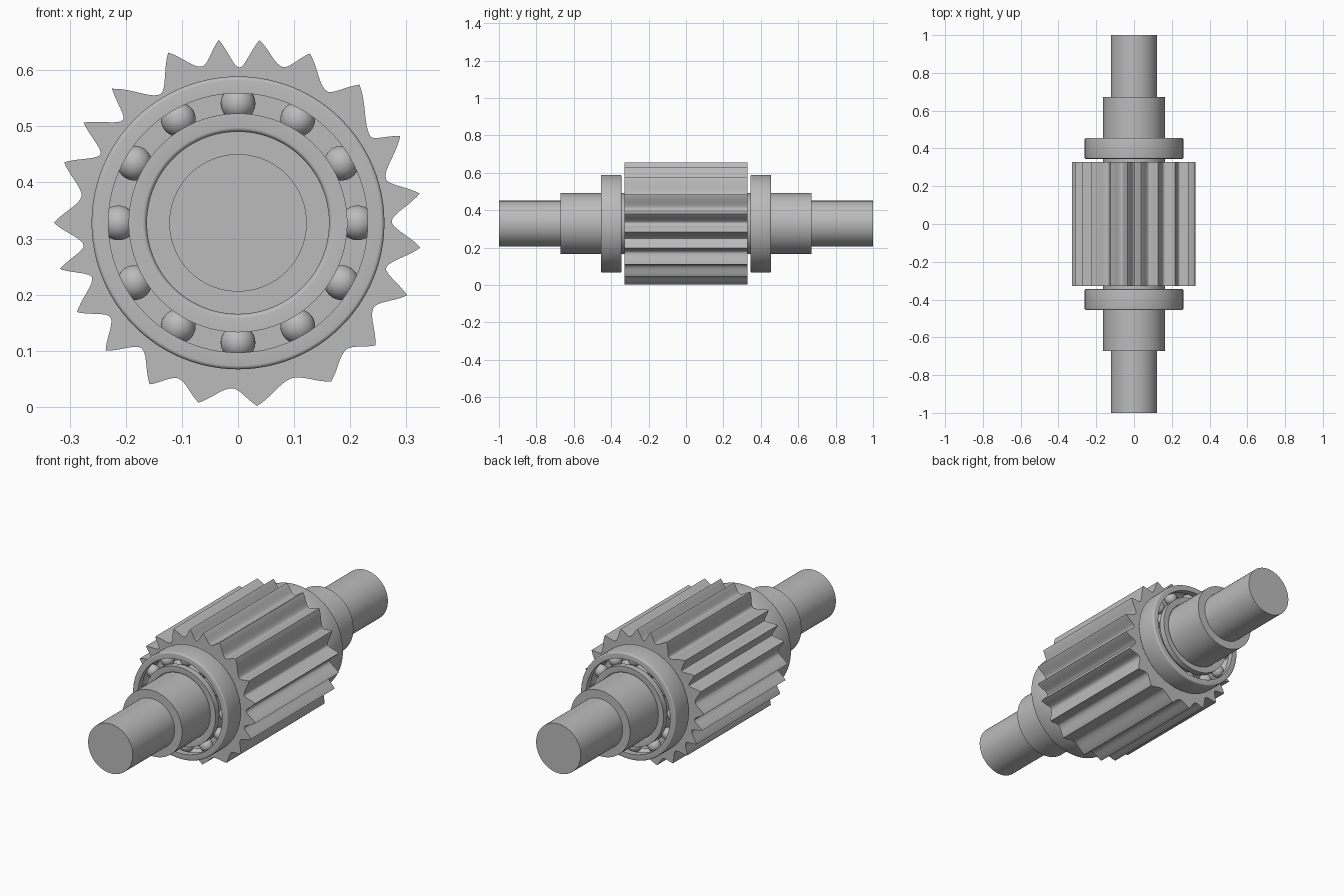
import bpy, bmesh, math
from mathutils import Matrix

cube = bpy.data.objects.get("Cube")
if cube:
    bpy.data.objects.remove(cube, do_unlink=True)

AXIS_Z = 0.328
TIP_R = 0.328

steel = bpy.data.materials.new("steel_grey")
steel.use_nodes = True
STEEL = (0.5, 0.5, 0.5, 1)
steel.diffuse_color = STEEL
steel.node_tree.nodes["Principled BSDF"].inputs["Base Color"].default_value = STEEL


def finish(name, bm):
    """Turn a bmesh into a smooth object with sharp edges on the shaft axis."""
    bmesh.ops.recalc_face_normals(bm, faces=bm.faces[:])
    mesh = bpy.data.meshes.new(name)
    bm.to_mesh(mesh)
    bm.free()
    obj = bpy.data.objects.new(name, mesh)
    bpy.context.collection.objects.link(obj)
    obj.location.z = AXIS_Z
    mesh.materials.append(steel)
    bpy.ops.object.select_all(action='DESELECT')
    obj.select_set(True)
    bpy.context.view_layer.objects.active = obj
    bpy.ops.object.shade_smooth_by_angle(angle=math.radians(32))
    return obj


def lathe(name, profile, closed, steps=96):
    """Revolve (radius, y) points about the y axis; open profiles get end caps."""
    bm = bmesh.new()
    rings = []
    for r, y in profile:
        angles = [math.tau * i / steps for i in range(steps)]
        rings.append([bm.verts.new((r * math.cos(a), y, r * math.sin(a))) for a in angles])
    pairs = list(zip(rings, rings[1:]))
    if closed:
        pairs.append((rings[-1], rings[0]))
    else:
        bm.faces.new(rings[0])
        bm.faces.new(rings[-1])
    for a, b in pairs:
        for i in range(steps):
            j = (i + 1) % steps
            bm.faces.new((a[i], a[j], b[j], b[i]))
    return finish(name, bm)


def arc(r, y, radius, start, end, steps):
    """Points of an arc in the (radius, y) plane, angles in degrees."""
    out = []
    for i in range(steps + 1):
        a = math.radians(start + (end - start) * i / steps)
        out.append((r + radius * math.cos(a), y + radius * math.sin(a)))
    return out


# Stepped shaft
half = [(0.163, 0.672), (0.1225, 0.672), (0.1225, 1.0)]
lathe("shaft", [(r, -y) for r, y in reversed(half)] + half, False)

# Gear: irregular teeth as (tip angle, valley angle, valley radius)
teeth = [
    (96, 89.5, .277), (83.3, 74, .289), (67, 56, .283), (48.7, 33, .282),
    (28.2, 16.5, .275), (9.2, .5, .274), (-7.7, -17, .276), (-23.2, -32, .285),
    (-41.7, -49.5, .297), (-59.6, -71, .293), (-84, -92, .295), (-102.4, -111, .297),
    (-118.7, -127.6, .282), (-136, -143.5, .283), (-151, -159.6, .278),
    (-165.5, -171.7, .278), (-180, -189.6, .283), (-199.2, -206.5, .274),
    (-213, -222, .275), (-226.8, -239, .268), (-247.7, -257, .286)]


def flank(tip, valley, low, u):
    """Point on a tooth flank: u is 0 in the valley and 1 at the tip."""
    angle = math.radians(valley + (tip - valley) * u)
    r = low + (TIP_R - low) * (2 * u ** 2 - u ** 3)
    return r * math.cos(angle), r * math.sin(angle)


STEPS = 9
outline = []
for k, (tip, valley, low) in enumerate(teeth):
    after = teeth[(k + 1) % len(teeth)][0]
    if after > tip:
        after -= 360
    outline += [flank(tip, valley, low, 1 - i / STEPS) for i in range(STEPS)]
    outline += [flank(after, valley, low, i / STEPS) for i in range(STEPS)]

bm = bmesh.new()
front = bm.faces.new([bm.verts.new((x, -0.328, z)) for x, z in outline])
back = bmesh.ops.extrude_face_region(bm, geom=[front], use_keep_orig=True)
for v in back["geom"]:
    if isinstance(v, bmesh.types.BMVert):
        v.co.y = 0.328
finish("gear", bm)

# Ball bearings, one at each end of the gear
BALL_R, PITCH_R, HALF_W, FILLET = 0.031, 0.213, 0.055, 0.007
GAP = 0.018
groove = math.degrees(math.acos(GAP / BALL_R))
for side, sign in (("front", -1), ("back", 1)):
    y = sign * 0.4
    near, far = y - HALF_W, y + HALF_W
    R = 0.261
    outer = [(PITCH_R + GAP, near)]
    outer += arc(PITCH_R, y, BALL_R, -groove, groove, 10)
    outer += [(PITCH_R + GAP, far)]
    outer += arc(R - FILLET, far - FILLET, FILLET, 90, 0, 4)
    outer += arc(R - FILLET, near + FILLET, FILLET, 0, -90, 4)
    lathe(side + "_outer_race", outer, True)

    R = 0.163
    inner = [(PITCH_R - GAP, near)]
    inner += arc(PITCH_R, y, BALL_R, 180 + groove, 180 - groove, 10)
    inner += [(PITCH_R - GAP, far)]
    inner += arc(R + FILLET, far - FILLET, FILLET, 90, 180, 4)
    inner += arc(R + FILLET, near + FILLET, FILLET, 180, 270, 4)
    lathe(side + "_inner_race", inner, True)

    bm = bmesh.new()
    for i in range(12):
        a = math.tau * i / 12
        place = Matrix.Translation((PITCH_R * math.cos(a), y, PITCH_R * math.sin(a)))
        bmesh.ops.create_uvsphere(bm, u_segments=32, v_segments=16,
                                  radius=BALL_R, matrix=place)
    finish(side + "_balls", bm)
